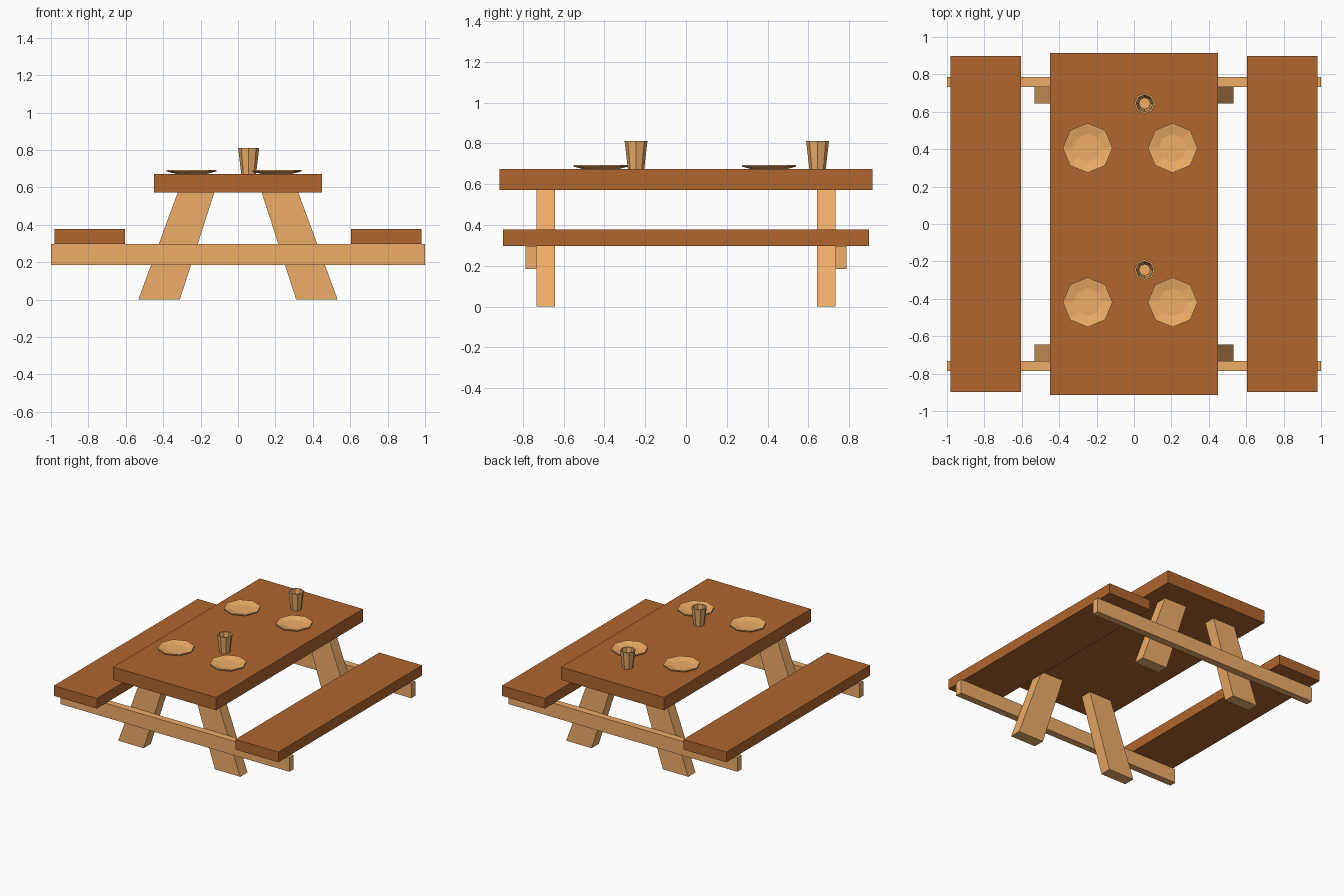
import bpy
import bmesh
from math import cos, sin, pi

if "Cube" in bpy.data.objects:
    bpy.data.objects.remove(bpy.data.objects["Cube"])


def material(name, color):
    m = bpy.data.materials.new(name)
    m.diffuse_color = color
    m.use_nodes = True
    m.node_tree.nodes["Principled BSDF"].inputs["Base Color"].default_value = m.diffuse_color
    return m


DARK = material("dark_wood", (0.434, 0.133, 0.027, 1))
LIGHT = material("light_wood", (0.863, 0.423, 0.138, 1))


def finish(name, bm, mat):
    bmesh.ops.recalc_face_normals(bm, faces=bm.faces)
    mesh = bpy.data.meshes.new(name)
    bm.to_mesh(mesh)
    bm.free()
    mesh.materials.append(mat)
    obj = bpy.data.objects.new(name, mesh)
    bpy.context.collection.objects.link(obj)
    return obj


def prism(name, outline, y0, y1, mat):
    """Extrude an x/z outline from y0 to y1."""
    bm = bmesh.new()
    face = bm.faces.new([bm.verts.new((x, y0, z)) for x, z in outline])
    ext = bmesh.ops.extrude_face_region(bm, geom=[face])
    verts = [v for v in ext["geom"] if isinstance(v, bmesh.types.BMVert)]
    bmesh.ops.translate(bm, verts=verts, vec=(0, y1 - y0, 0))
    return finish(name, bm, mat)


def board(name, x0, x1, y0, y1, z0, z1, mat):
    return prism(name, [(x0, z0), (x1, z0), (x1, z1), (x0, z1)], y0, y1, mat)


def lathe(name, profile, location, mat, sides=8):
    """Turn a radius/height profile, closing both ends with flat caps."""
    bm = bmesh.new()
    angles = [2 * pi * i / sides for i in range(sides)]
    rings = [[bm.verts.new((r * cos(a), r * sin(a), z)) for a in angles]
             for r, z in profile]
    for lo, hi in zip(rings, rings[1:]):
        for i in range(sides):
            j = (i + 1) % sides
            bm.faces.new((lo[i], lo[j], hi[j], hi[i]))
    bm.faces.new(rings[0])
    bm.faces.new(rings[-1])
    obj = finish(name, bm, mat)
    obj.location = location
    return obj


# Table top
TOP = 0.673
board("table_top", -0.45, 0.45, -0.915, 0.915, 0.572, TOP, DARK)

# Benches on both sides
for side, s in (("left", -1), ("right", 1)):
    board(f"{side}_bench", s * 0.605, s * 0.98, -0.897, 0.897, 0.297, 0.377, DARK)

# Cross beams and splayed, slightly tapered legs at each end
for end, e in (("front", -1), ("back", 1)):
    board(f"{end}_beam", -1.0, 1.0, e * 0.733, e * 0.787, 0.185, 0.297, LIGHT)
    for side, s in (("left", -1), ("right", 1)):
        outline = [(s * x, z) for x, z in
                   ((0.311, 0), (0.533, 0), (0.323, 0.572), (0.127, 0.572))]
        prism(f"{end}_{side}_leg", outline, e * 0.643, e * 0.733, LIGHT)

# Plates
plate = [(0.085, 0), (0.133, 0.013), (0.133, 0.021), (0.075, 0.009)]
for end, y in (("front", -0.418), ("back", 0.407)):
    for side, x in (("left", -0.248), ("right", 0.207)):
        lathe(f"{end}_{side}_plate", plate, (x, y, TOP), LIGHT)

# Hollow cups
cup = [(0.040, 0), (0.056, 0.138), (0.046, 0.138), (0.031, 0.012)]
for end, y in (("front", -0.245), ("back", 0.645)):
    lathe(f"{end}_cup", cup, (0.057, y, TOP), LIGHT)
